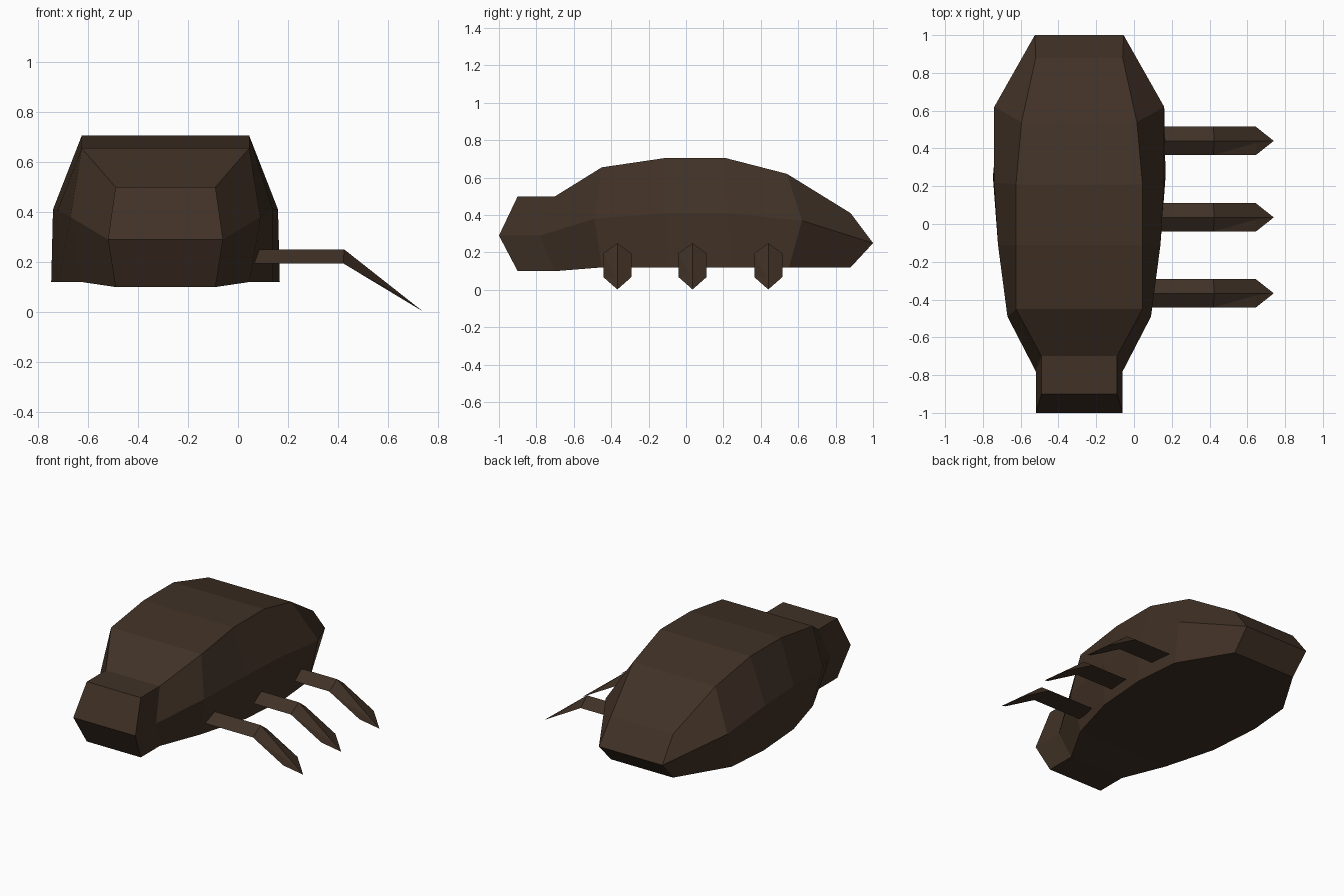
import bpy, bmesh

cube = bpy.data.objects.get("Cube")
if cube:
    bpy.data.objects.remove(cube, do_unlink=True)

brown = bpy.data.materials.new("dark_brown_shell")
brown.use_nodes = True
colour = (0.052, 0.031, 0.019, 1)
brown.diffuse_color = colour
brown.node_tree.nodes["Principled BSDF"].inputs["Base Color"].default_value = colour

BODY_X = -0.29


def finish(bm, name):
    """Turn a bmesh into a flat-shaded object."""
    bmesh.ops.recalc_face_normals(bm, faces=bm.faces)
    mesh = bpy.data.meshes.new(name)
    bm.to_mesh(mesh)
    bm.free()
    mesh.materials.append(brown)
    obj = bpy.data.objects.new(name, mesh)
    bpy.context.collection.objects.link(obj)
    return obj


def loft(bm, rings):
    """Join consecutive closed rings with quads."""
    for a, b in zip(rings, rings[1:]):
        n = len(a)
        for i in range(n):
            j = (i + 1) % n
            bm.faces.new((a[i], a[j], b[j], b[i]))


def build_body():
    # Each section: (y, half width, z) for its top, middle and bottom rails
    sections = [
        ((-0.9, 0.2, 0.5), (-1, 0.23, 0.29), (-0.9, 0.2, 0.1)),
        ((-0.7, 0.2, 0.5), (-0.78, 0.23, 0.29), (-0.7, 0.2, 0.1)),
        ((-0.45, 0.335, 0.655), (-0.49, 0.38, 0.38), (-0.45, 0.335, 0.12)),
        ((-0.11, 0.335, 0.705), (-0.11, 0.43, 0.41), (-0.11, 0.43, 0.12)),
        ((0.21, 0.335, 0.705), (0.22, 0.45, 0.41), (0.25, 0.457, 0.12)),
        ((0.54, 0.305, 0.62), (0.62, 0.45, 0.37), (0.55, 0.43, 0.12)),
        ((0.88, 0.23, 0.41), (1, 0.235, 0.25), (0.88, 0.23, 0.12)),
    ]
    bm = bmesh.new()
    rings = []
    for section in sections:
        right = [bm.verts.new((BODY_X - w, y, z)) for y, w, z in section]
        left = [bm.verts.new((BODY_X + w, y, z)) for y, w, z in section]
        rings.append(right + left[::-1])
    loft(bm, rings)
    # Wedge-shaped snout and tail: two quads meeting at a ridge
    for r in (rings[0], rings[-1]):
        bm.faces.new((r[0], r[1], r[4], r[5]))
        bm.faces.new((r[1], r[2], r[3], r[4]))
    return finish(bm, "body")


def build_leg(name, y, root):
    # Ridged leg: (ridge x, ridge z, edge x, edge z) at root and knee
    half = 0.075
    bm = bmesh.new()
    rings = []
    for rx, rz, ex, ez in ((root + 0.02, 0.25, root, 0.195),
                           (0.425, 0.25, 0.42, 0.195)):
        rings.append([bm.verts.new((ex, y - half, ez)),
                      bm.verts.new((rx, y, rz)),
                      bm.verts.new((ex, y + half, ez))])
    loft(bm, rings)
    bm.faces.new(rings[0])
    # Shin tapering to a pointed claw
    front, ridge, back = rings[1]
    tip = bm.verts.new((0.74, y, 0.002))
    low_front = bm.verts.new((0.645, y - half, 0.068))
    low_back = bm.verts.new((0.645, y + half, 0.068))
    bm.faces.new((front, low_front, tip, ridge))
    bm.faces.new((ridge, tip, low_back, back))
    bm.faces.new((front, back, low_back, low_front))
    bm.faces.new((low_front, low_back, tip))
    return finish(bm, name)


build_body()
for name, y in (("front_leg", -0.367), ("middle_leg", 0.035), ("rear_leg", 0.44)):
    build_leg(name, y, 0.065)
